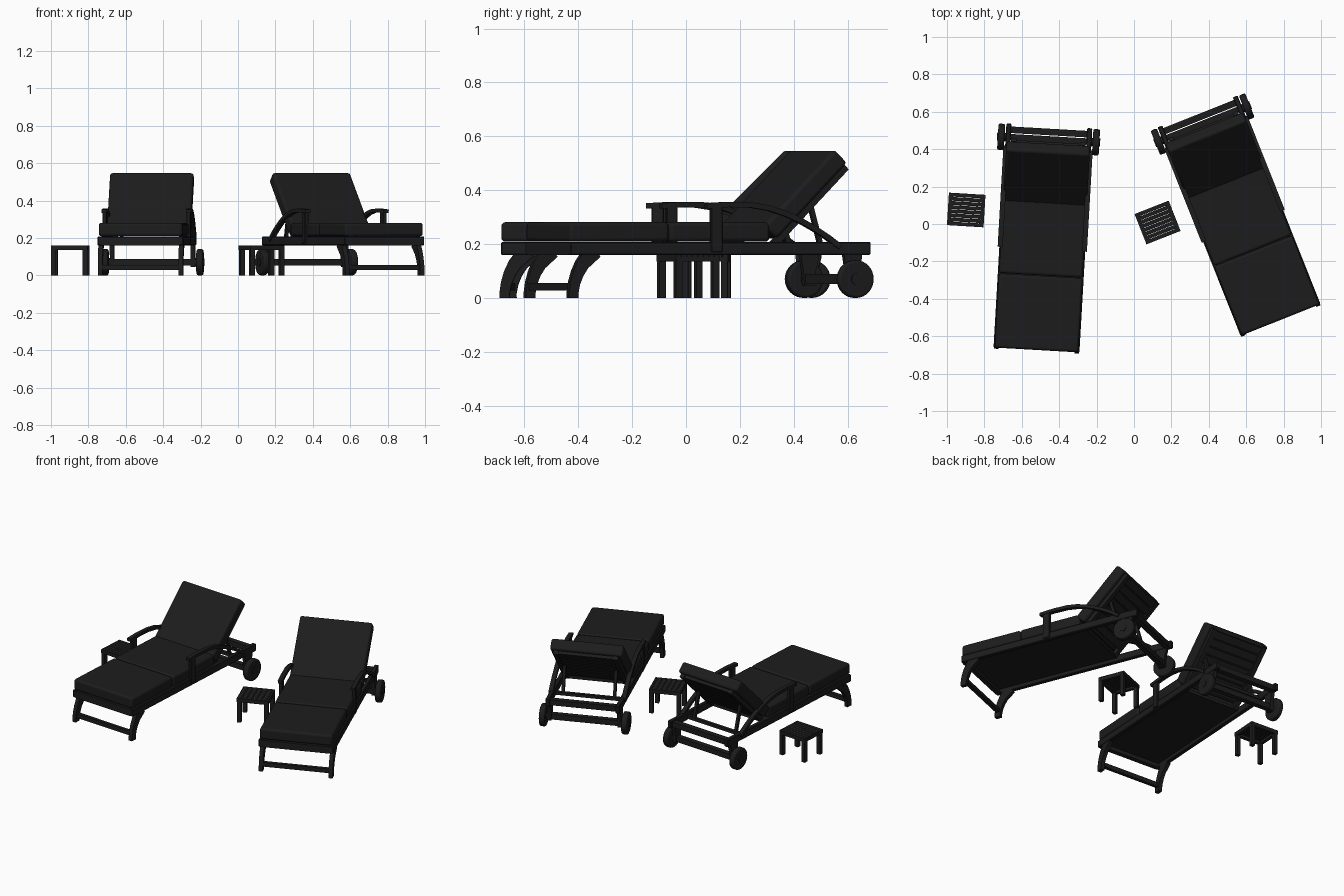
import bpy, bmesh
from math import radians, pi
from mathutils import Matrix, Vector

if "Cube" in bpy.data.objects:
    bpy.data.objects.remove(bpy.data.objects["Cube"])

dark = bpy.data.materials.new("dark_finish")
dark.diffuse_color = (0.012, 0.012, 0.012, 1)
dark.use_nodes = True
dark.node_tree.nodes["Principled BSDF"].inputs["Base Color"].default_value = dark.diffuse_color


def finish(bm, name, M, bevel=0, segs=1, smooth=False):
    bmesh.ops.recalc_face_normals(bm, faces=bm.faces)
    me = bpy.data.meshes.new(name)
    bm.to_mesh(me)
    bm.free()
    me.materials.append(dark)
    ob = bpy.data.objects.new(name, me)
    bpy.context.collection.objects.link(ob)
    ob.matrix_world = M
    if bevel:
        b = ob.modifiers.new("bevel", 'BEVEL')
        b.width, b.segments, b.limit_method = bevel, segs, 'ANGLE'
    if smooth:
        bpy.ops.object.select_all(action='DESELECT')
        ob.select_set(True)
        bpy.context.view_layer.objects.active = ob
        bpy.ops.object.shade_smooth_by_angle(angle=radians(35))
    return ob


def box(name, M, x, y, z, bevel=0, segs=1, smooth=False):
    bm = bmesh.new()
    bmesh.ops.create_cube(bm, size=1)
    for v in bm.verts:
        v.co = [(a[0] + a[1]) / 2 + c * (a[1] - a[0])
                for a, c in zip((x, y, z), v.co)]
    return finish(bm, name, M, bevel, segs, smooth)


def ribbon(name, M, path, x):
    """Bent bar: (y, z, thickness) centre line, extruded across x."""
    pts = [Vector(p[:2]) for p in path]
    side_a, side_b = [], []
    for i, p in enumerate(pts):
        t = (pts[min(i + 1, len(pts) - 1)] - pts[max(i - 1, 0)]).normalized()
        n = Vector((-t.y, t.x)) * path[i][2] / 2
        side_a.append(p + n)
        side_b.append(p - n)
    bm = bmesh.new()
    rows = [[bm.verts.new((xx, q.x, q.y)) for xx, q in
             ((x[0], a), (x[1], a), (x[1], b), (x[0], b))]
            for a, b in zip(side_a, side_b)]
    for r, s in zip(rows, rows[1:]):
        for k in range(4):
            bm.faces.new((r[k], r[(k + 1) % 4], s[(k + 1) % 4], s[k]))
    bm.faces.new(rows[0])
    bm.faces.new(rows[-1])
    return finish(bm, name, M, smooth=True)


def cyl(name, M, x, y, z, r, bevel=0):
    bm = bmesh.new()
    bmesh.ops.create_cone(bm, cap_ends=True, segments=32, radius1=r, radius2=r,
                          depth=x[1] - x[0],
                          matrix=Matrix.Translation((sum(x) / 2, y, z)) @ Matrix.Rotation(pi / 2, 4, 'Y'))
    return finish(bm, name, M, bevel, 2, True)


def span(s, a, b):
    return tuple(sorted((s * a, s * b)))


LEG = [(.013, 0, .038), (.013, .02, .038), (.019, .055, .04), (.031, .09, .044),
       (.05, .125, .05), (.078, .155, .058), (.1, .175, .06)]
ARM = [(.54, .342, .02), (.63, .347, .02), (.72, .345, .02), (.79, .334, .02),
       (.86, .312, .02), (.92, .286, .02), (.98, .254, .02), (1.03, .223, .02), (1.075, .19, .02)]
REAR = [(1.13, .18, .075), (1.13, .15, .07), (1.128, .1, .05), (1.128, .045, .04)]


def lounger(x, y, angle):
    M = Matrix.Translation((x, y, 0)) @ Matrix.Rotation(radians(angle), 4, 'Z')
    for s in (-1, 1):
        # side frame
        box("side_rail", M, span(s, .203, .23), (0, 1.2), (.16, .208), .004)
        ribbon("front_leg", M, LEG, span(s, .203, .228))
        ribbon("rear_leg", M, REAR, span(s, .205, .228))
        ribbon("armrest", M, ARM, span(s, .212, .239))
        box("armrest_post", M, span(s, .214, .236), (.56, .605), (.17, .34), .003)
        # wheel
        cyl("wheel", M, span(s, .236, .272), 1.127, .07, .07, .008)
        cyl("wheel_hub", M, span(s, .228, .276), 1.127, .07, .022)
    # cross members
    box("front_rail", M, (-.21, .21), (0, .03), (.16, .205))
    box("leg_stretcher", M, (-.21, .21), (.005, .027), (.028, .056))
    box("rear_rail", M, (-.21, .21), (1.15, 1.185), (.165, .2))
    box("axle_bar", M, (-.24, .24), (1.112, 1.145), (.052, .088))
    box("seat_deck", M, (-.21, .21), (.02, .83), (.185, .205))
    # seat cushions
    for a, b in ((0, .397), (.4, .8)):
        box("seat_cushion", M, (-.224, .224), (a, b), (.209, .281), .014, 3, True)
    # reclined backrest: local y runs up the slope, local z is the face normal
    B = M @ Matrix.Translation((0, .79, .28)) @ Matrix.Rotation(radians(45), 4, 'X')
    box("back_cushion", B, (-.224, .224), (-.015, .383), (-.07, .002), .014, 3, True)
    for s in (-1, 1):
        box("back_stile", B, span(s, .17, .2), (-.04, .375), (-.096, -.071))
    for i in range(7):
        box("back_slat", B, (-.2, .2), (.005 + i * .053, .05 + i * .053), (-.09, -.071))
    # prop behind the backrest
    for s in (-1, 1):
        ribbon("back_prop", M, [(.985, .345, .018), (1.03, .18, .018)], span(s, .15, .168))
    box("prop_bar", M, (-.205, .205), (1.02, 1.04), (.168, .188))


def table(x, y, angle):
    M = Matrix.Translation((x, y, 0)) @ Matrix.Rotation(radians(angle), 4, 'Z')
    hx, hy = .098, .087
    for sx in (-1, 1):
        for sy in (-1, 1):
            box("table_leg", M, span(sx, hx - .026, hx - .001), span(sy, hy - .026, hy - .001), (0, .15))
        box("table_end_apron", M, span(sx, hx - .02, hx), (-hy, hy), (.135, .152))
        box("table_side_apron", M, (-hx, hx), span(sx, hy - .02, hy), (.135, .152))
    # slatted top
    n, gap = 8, .002
    w = (2 * hy + gap) / n
    for i in range(n):
        box("table_slat", M, (-hx, hx), (-hy + i * w, -hy + (i + 1) * w - gap), (.15, .16))


lounger(-.5215, -.6735, -3.3)
lounger(.7835, -.513, 21.7)
table(-.897, .075, -3.5)
table(.126, .008, 21.5)
